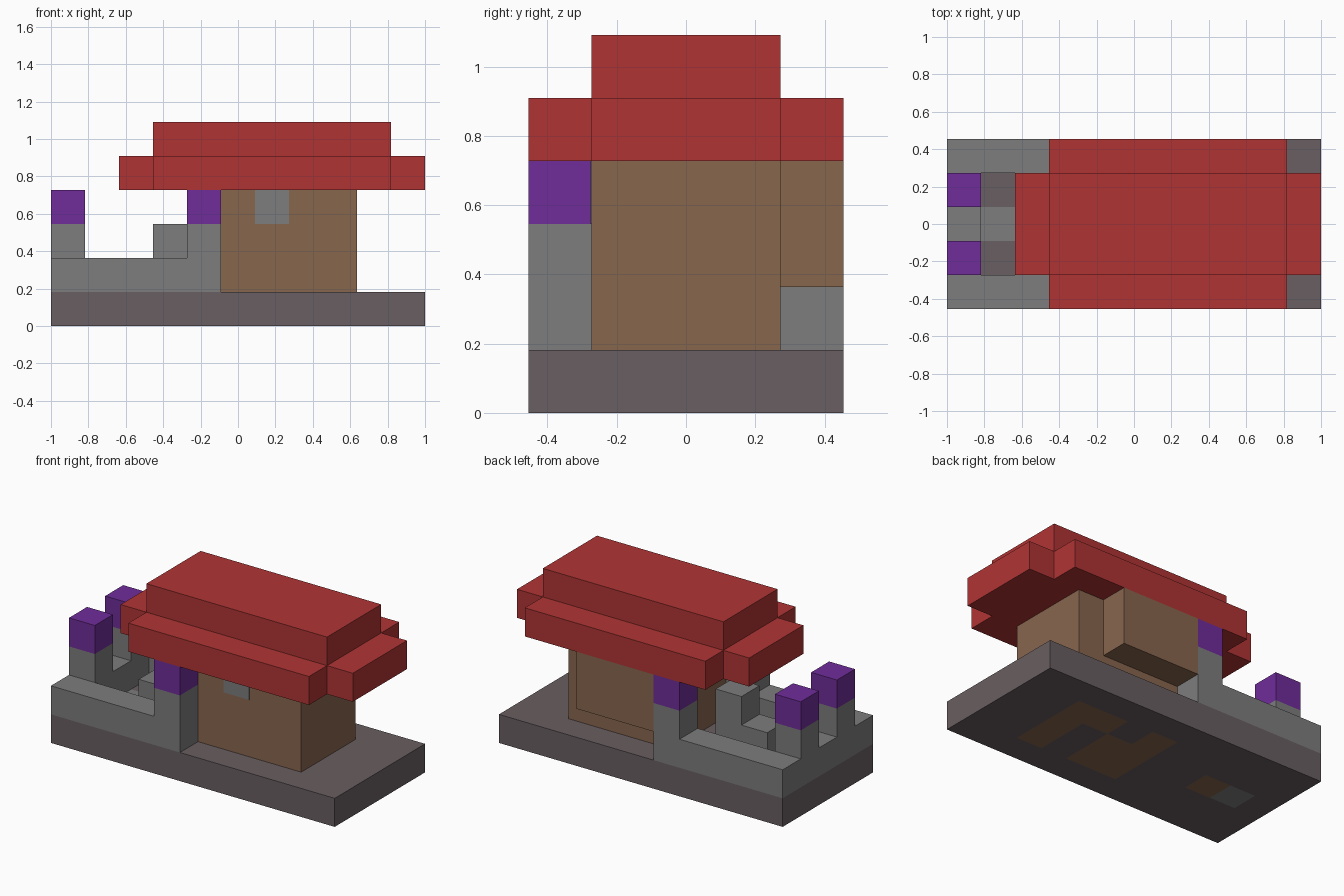
import bpy
import bmesh
from mathutils import Vector

cube = bpy.data.objects.get("Cube")
if cube:
    bpy.data.objects.remove(cube, do_unlink=True)

# The model sits on a block grid: 11 wide, 5 deep, 6 high
CELL = 2 / 11
ORIGIN = Vector((-1, -2.5 * CELL, 0))


def make_material(name, color):
    mat = bpy.data.materials.new(name)
    mat.use_nodes = True
    mat.diffuse_color = (*color, 1)
    mat.node_tree.nodes["Principled BSDF"].inputs["Base Color"].default_value = (*color, 1)
    return mat


STONE = make_material("grey stone", (0.205, 0.205, 0.205))
GROUND = make_material("dark ground", (0.141, 0.112, 0.119))
WOOD = make_material("brown wood", (0.242, 0.133, 0.076))
ROOF = make_material("red roof", (0.434, 0.034, 0.034))
LAMP = make_material("purple lamp", (0.162, 0.026, 0.323))


def add_object(name, bm, *mats):
    bmesh.ops.recalc_face_normals(bm, faces=bm.faces)
    mesh = bpy.data.meshes.new(name)
    bm.to_mesh(mesh)
    bm.free()
    for mat in mats:
        mesh.materials.append(mat)
    obj = bpy.data.objects.new(name, mesh)
    bpy.context.collection.objects.link(obj)
    return obj


def block(name, mat, low, high):
    """Box between two corners given in grid cells."""
    low, high = Vector(low), Vector(high)
    bm = bmesh.new()
    bmesh.ops.create_cube(bm, size=1)
    for v in bm.verts:
        v.co = ORIGIN + CELL * ((low + high) / 2 + v.co * (high - low))
    return add_object(name, bm, mat)


def profile(name, mat, points, y0, y1):
    """Side outline in (x, z) cells, extruded from y0 to y1."""
    bm = bmesh.new()
    face = bm.faces.new([bm.verts.new(ORIGIN + CELL * Vector((x, y0, z))) for x, z in points])
    ext = bmesh.ops.extrude_face_region(bm, geom=[face])["geom"]
    moved = [v for v in ext if isinstance(v, bmesh.types.BMVert)]
    bmesh.ops.translate(bm, verts=moved, vec=(0, (y1 - y0) * CELL, 0))
    return add_object(name, bm, mat)


# Ground slab, with path and floor cells showing through it
bm = bmesh.new()
bmesh.ops.create_grid(bm, x_segments=11, y_segments=5, size=1)
for v in bm.verts:
    v.co.y *= 2.5 * CELL
ext = bmesh.ops.extrude_face_region(bm, geom=bm.faces[:])["geom"]
bmesh.ops.translate(bm, verts=[v for v in ext if isinstance(v, bmesh.types.BMVert)],
                    vec=(0, 0, CELL))
bm.normal_update()
dark_cells = {(7, 1), (7, 2), (6, 3)}
for f in bm.faces:
    center = (f.calc_center_median() - ORIGIN) / CELL
    cx, cy = int(center.x), int(center.y)
    if abs(f.normal.z) > 0.5:
        if (cx, cy) == (1, 2):
            f.material_index = 1
        elif (cx, cy) == (2, 2) or (4 <= cx <= 8 and 1 <= cy <= 3
                                    and cx != 5 - 1 and (cx, cy) not in dark_cells):
            f.material_index = 2
add_object("ground_slab", bm, GROUND, STONE, WOOD)

# Courtyard side walls, each rising to a gate pillar with a lamp
wall_outline = [(0, 1), (5, 1), (5, 3), (4, 3), (4, 2), (0, 2)]
for side, y in (("front", 0), ("back", 4)):
    profile(side + "_wall", STONE, wall_outline, y, y + 1)
    block(side + "_wall_lamp", LAMP, (4, y, 3), (5, y + 1, 4))

# End wall with two lamp pillars
block("end_wall", STONE, (0, 1, 1), (1, 4, 2))
for side, y in (("front", 1), ("back", 3)):
    block(side + "_end_pillar", STONE, (0, y, 2), (1, y + 1, 3))
    block(side + "_end_lamp", LAMP, (0, y, 3), (1, y + 1, 4))

# Entrance stairs
profile("entrance_stairs", STONE, [(2, 1), (4, 1), (4, 3), (3, 3), (3, 2), (2, 2)], 2, 3)

# House, overhanging back bay and front window
block("house_body", WOOD, (5, 1, 1), (9, 4, 4))
block("back_bay", WOOD, (5, 4, 2), (8, 5, 4))
block("front_window", STONE, (6, 0.98, 3), (7, 1, 4))

# Roof: a cross-shaped lower tier and a smaller top tier
block("roof_main", ROOF, (3, 1, 4), (10, 4, 6))
for side, y in (("front", 0), ("back", 4)):
    block(side + "_eave", ROOF, (3, y, 4), (10, y + 1, 5))
for side, x in (("right", 2), ("left", 10)):
    block(side + "_eave", ROOF, (x, 1, 4), (x + 1, 4, 5))
